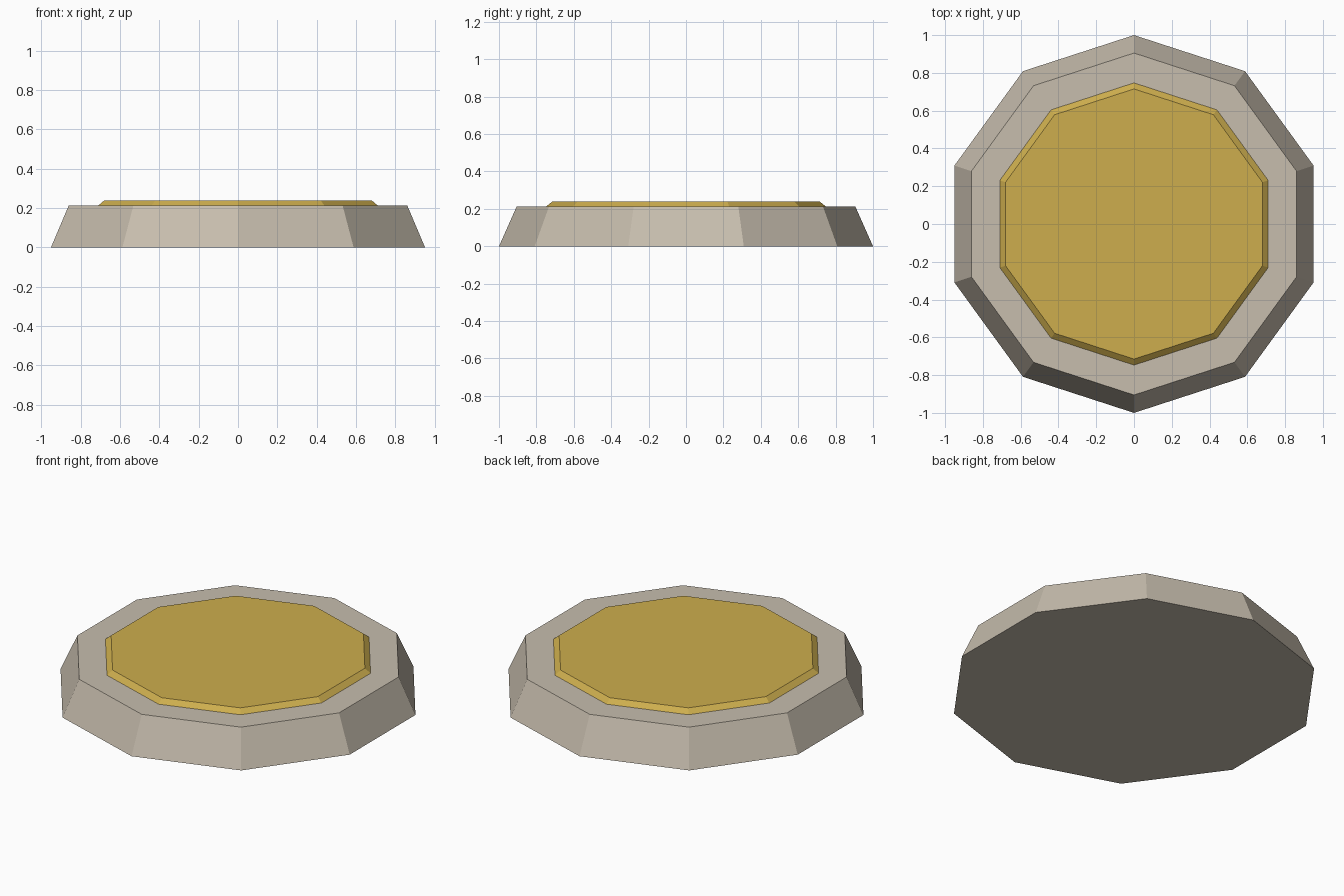
import bpy
import bmesh
import math

SIDES = 10

cube = bpy.data.objects.get("Cube")
if cube:
    bpy.data.objects.remove(cube, do_unlink=True)


def make_material(name, color):
    mat = bpy.data.materials.new(name)
    mat.use_nodes = True
    mat.diffuse_color = color
    mat.node_tree.nodes["Principled BSDF"].inputs["Base Color"].default_value = color
    return mat


def tapered_disc(name, mat, bottom_radius, top_radius, z0, z1):
    """Ten-sided frustum with a corner pointing along +y."""
    bm = bmesh.new()
    rings = []
    for radius, z in ((bottom_radius, z0), (top_radius, z1)):
        angles = [math.pi / 2 + math.tau * i / SIDES for i in range(SIDES)]
        rings.append([bm.verts.new((radius * math.cos(a), radius * math.sin(a), z))
                      for a in angles])
    low, high = rings
    bm.faces.new(low[::-1])
    bm.faces.new(high)
    for i in range(SIDES):
        j = (i + 1) % SIDES
        bm.faces.new((low[i], low[j], high[j], high[i]))
    mesh = bpy.data.meshes.new(name)
    bm.to_mesh(mesh)
    bm.free()
    mesh.materials.append(mat)
    obj = bpy.data.objects.new(name, mesh)
    bpy.context.collection.objects.link(obj)
    return obj


stone = make_material("warm_stone", (0.57, 0.51, 0.42, 1))
gold = make_material("gold", (0.61, 0.42, 0.075, 1))

# Sloped stone base
tapered_disc("stone_base", stone, 1.0, 0.905, 0.0, 0.213)
# Thin bevelled gold plate resting on the base
tapered_disc("gold_plate", gold, 0.747, 0.715, 0.213, 0.239)
